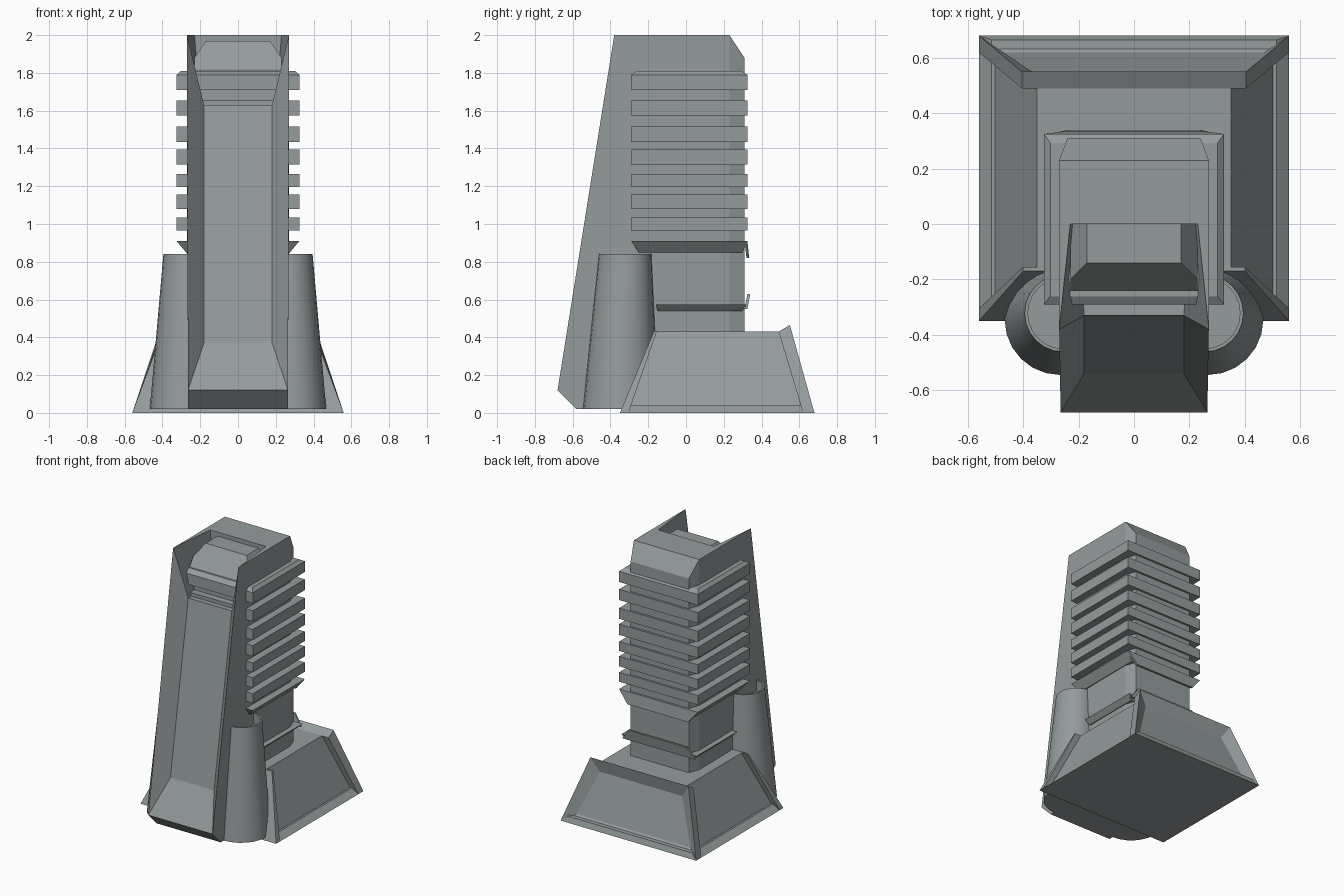
import bpy, bmesh, math
from mathutils import Vector

if "Cube" in bpy.data.objects:
    bpy.data.objects.remove(bpy.data.objects["Cube"])

grey = bpy.data.materials.new("concrete grey")
grey.diffuse_color = (0.30, 0.33, 0.335, 1)
grey.use_nodes = True
grey.node_tree.nodes["Principled BSDF"].inputs["Base Color"].default_value = grey.diffuse_color


def finish(name, bm, mirror=False, smooth=False):
    bmesh.ops.recalc_face_normals(bm, faces=bm.faces)
    mesh = bpy.data.meshes.new(name)
    bm.to_mesh(mesh)
    bm.free()
    mesh.materials.append(grey)
    ob = bpy.data.objects.new(name, mesh)
    bpy.context.collection.objects.link(ob)
    if mirror:
        ob.modifiers.new("mirror", 'MIRROR')
    if smooth:
        bpy.context.view_layer.objects.active = ob
        ob.select_set(True)
        bpy.ops.object.shade_smooth_by_angle(angle=math.radians(30))
        ob.select_set(False)
    return ob


def loft(lower, upper):
    """Closed solid between two matching loops of 3D points."""
    bm = bmesh.new()
    a = [bm.verts.new(p) for p in lower]
    b = [bm.verts.new(p) for p in upper]
    n = len(a)
    for i in range(n):
        j = (i + 1) % n
        bm.faces.new((a[i], a[j], b[j], b[i]))
    bm.faces.new(a[::-1])
    bm.faces.new(b)
    bmesh.ops.recalc_face_normals(bm, faces=bm.faces)
    return bm


def rect(x, y0, y1, z):
    return [(-x, y0, z), (x, y0, z), (x, y1, z), (-x, y1, z)]


def cut(bm, point, normal):
    """Slice off everything on the normal's side and cap the hole."""
    r = bmesh.ops.bisect_plane(bm, geom=bm.verts[:] + bm.edges[:] + bm.faces[:],
                               plane_co=point, plane_no=normal, clear_outer=True)
    edges = [e for e in r["geom_cut"] if isinstance(e, bmesh.types.BMEdge)]
    bmesh.ops.contextual_create(bm, geom=edges)


# Leaning front casing: half shell with a recessed front panel, mirrored
P = dict(
    T=(.27, -.38, 2), R=(.27, 0, 2), r=(.23, 0, 2), q=(.20, 0, 1.62),
    F=(.265, -.68, .12), C=(.265, -.58, .02), D=(.265, -.30, .02), E=(.27, 0, .40),
    A=(.18, -.54, .37), B=(.18, -.33, 1.63),
    f=(0, -.68, .12), c=(0, -.58, .02), d=(0, -.30, .02), e=(0, 0, .40),
    a=(0, -.54, .37), b=(0, -.33, 1.63), o=(0, 0, 1.62))
bm = bmesh.new()
V = {k: bm.verts.new(p) for k, p in P.items()}
for face in ("TREDCF", "TrR", "TFAB", "TBqr", "ABba", "Bqob",
             "FfaA", "FCcf", "CDdc", "DEed"):
    bm.faces.new([V[k] for k in face])
finish("front_casing", bm, mirror=True)

# Rear tower core with chamfered corners and sloped roof edge
section = [(-.27, 0), (.27, 0), (.27, .23), (.24, .31), (-.24, .31), (-.27, .23)]
bm = loft([(x, y, .3) for x, y in section], [(x, y, 2) for x, y in section])
cut(bm, Vector((0, .23, 2)), Vector((0, .12, .08)))
finish("tower_core", bm)

# Window block in the notch at the top
front = [(-.23, 1.6), (.23, 1.6), (.23, 1.88), (.17, 1.97), (-.17, 1.97), (-.23, 1.88)]
bm = loft([(x, -.24, z) for x, z in front], [(x, .02, z) for x, z in front])
cut(bm, Vector((0, -.24, 1.82)), Vector((0, -.15, .10)))
finish("top_block", bm)

# Horizontal ribs
for i, (z0, z1) in enumerate([(.965, 1.035), (1.08, 1.155), (1.195, 1.265),
                              (1.315, 1.395), (1.435, 1.515), (1.575, 1.655)]):
    finish(f"rib_{i + 1}", loft(rect(.325, -.29, .325, z0), rect(.325, -.29, .325, z1)))
bm = loft(rect(.325, -.29, .325, 1.71), rect(.325, -.29, .325, 1.79))
top = max(bm.faces, key=lambda f: f.calc_center_median().z)
new = bmesh.ops.extrude_discrete_faces(bm, faces=[top])["faces"][0]
for v in new.verts:
    v.co = (v.co.x * .93, v.co.y * .9, 1.81)
bmesh.ops.remove_doubles(bm, verts=bm.verts, dist=1e-5)
finish("top_rib", bm)

# Flared collars with rear lips
finish("upper_collar", loft(rect(.275, -.25, .30, .85), rect(.325, -.29, .325, .91)))
finish("lower_collar", loft(rect(.275, -.15, .30, .54), rect(.31, -.16, .32, .575)))


def lip(name, low_x, high_x, z0, z1, y0, y1):
    finish(name, loft(rect(low_x, y0, y0 + .015, z0), rect(high_x, y1, y1 + .015, z1)))


lip("upper_collar_lip", .25, .325, .82, .91, .32, .31)
lip("lower_collar_lip", .30, .24, .55, .63, .31, .325)

# Sloped base: plinth, recessed core, front and rear plates
finish("base_plinth", loft(rect(.56, -.35, .68, 0), rect(.515, -.33, .665, .04)))
finish("base_core", loft(rect(.505, -.33, .62, .03), rect(.35, -.165, .50, .43)))
finish("base_front_plate", loft(rect(.56, -.35, -.305, 0), rect(.40, -.17, -.155, .43)))
bm = loft(rect(.56, .62, .68, 0), rect(.405, .49, .55, .465))
for v in bm.verts:
    if v.co.z > .4 and v.co.y < .5:
        v.co.z = .43
back = max(bm.faces, key=lambda f: f.normal.y)
bmesh.ops.inset_region(bm, faces=[back], thickness=.11, depth=-.045)
finish("base_rear_plate", bm)

# Tapered open-topped side drums
N = 24
ring = [(math.cos(2 * math.pi * i / N), math.sin(2 * math.pi * i / N)) for i in range(N)]
bm = loft([(.267 + .2 * x, -.345 + .2 * y, .02) for x, y in ring],
          [(.255 + .14 * x, -.322 + .14 * y, .84) for x, y in ring])
top = max(bm.faces, key=lambda f: f.calc_center_median().z)
bmesh.ops.inset_region(bm, faces=[top], thickness=.012)
floor = bmesh.ops.extrude_discrete_faces(bm, faces=[top])["faces"][0]
bmesh.ops.translate(bm, verts=floor.verts, vec=(0, 0, -.08))
bmesh.ops.remove_doubles(bm, verts=bm.verts, dist=1e-5)
finish("side_drums", bm, mirror=True, smooth=True)
